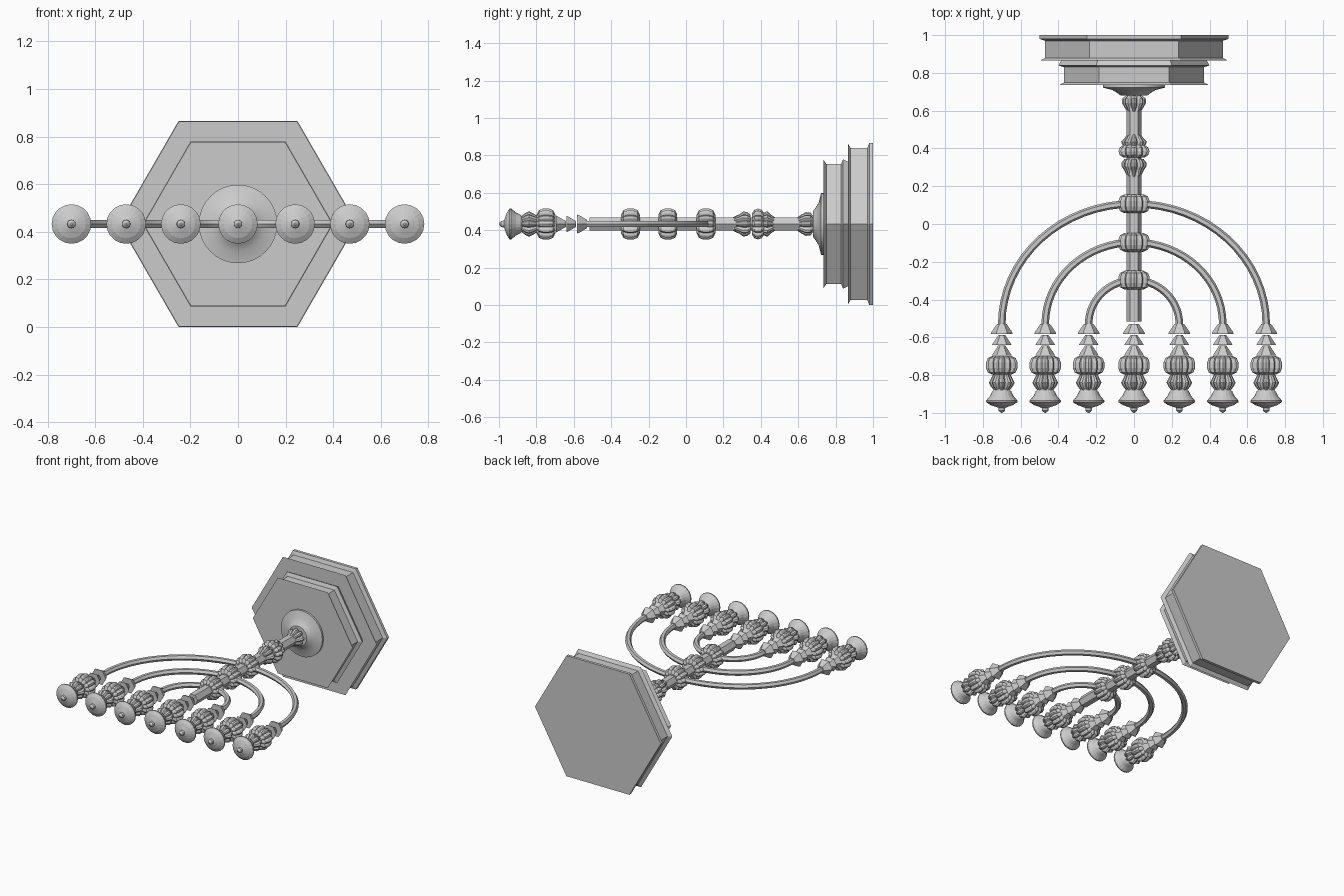
import bpy, bmesh, math

if "Cube" in bpy.data.objects:
    bpy.data.objects.remove(bpy.data.objects["Cube"])

Z = 0.433  # height of the lamp axis, which lies along y


def finish(name, bm, smooth=None):
    bmesh.ops.recalc_face_normals(bm, faces=bm.faces)
    mesh = bpy.data.meshes.new(name)
    bm.to_mesh(mesh)
    bm.free()
    ob = bpy.data.objects.new(name, mesh)
    bpy.context.collection.objects.link(ob)
    if smooth:
        bpy.ops.object.select_all(action='DESELECT')
        ob.select_set(True)
        bpy.context.view_layer.objects.active = ob
        bpy.ops.object.shade_smooth_by_angle(angle=math.radians(smooth))
    return ob


def skin(bm, rings):
    """Bridge rings of vertices and cap both ends."""
    n = len(rings[0])
    for a, b in zip(rings, rings[1:]):
        for i in range(n):
            j = (i + 1) % n
            bm.faces.new((a[i], a[j], b[j], b[i]))
    bm.faces.new(rings[0])
    bm.faces.new(rings[-1])


def lathe(name, profile, sides, y=0, flutes=0, depth=0, smooth=None):
    """Turn (y, radius) points around the y axis, optionally lobed."""
    bm = bmesh.new()
    rings = []
    for py, r in profile:
        ring = []
        for i in range(sides):
            a = math.tau * i / sides
            k = 1 - depth * (1 - abs(math.cos(a * flutes / 2))) if flutes else 1
            ring.append(bm.verts.new((r * k * math.cos(a), py, r * k * math.sin(a))))
        rings.append(ring)
    skin(bm, rings)
    ob = finish(name, bm, smooth)
    ob.location = (0, y, Z)
    return ob


def arm(name, rx, top, end=-0.53, r=0.02, steps=32):
    """Half-ellipse branch with a hexagonal section."""
    bm = bmesh.new()
    ry = top - end
    rings = []
    for s in range(steps + 1):
        t = math.pi * s / steps
        cx, cy = rx * math.cos(t), end + ry * math.sin(t)
        nx, ny = ry * math.cos(t), rx * math.sin(t)
        l = math.hypot(nx, ny)
        ring = []
        for i in range(6):
            a = math.tau * i / 6
            d = r * math.cos(a)
            ring.append(bm.verts.new((cx + nx / l * d, cy + ny / l * d, r * math.sin(a))))
        rings.append(ring)
    skin(bm, rings)
    finish(name, bm, 30).location.z = Z


# stepped hexagonal base and round collar
lathe("base_lower_tier", [(1.0, .5), (.98, .5), (.97, .47), (.88, .47), (.865, .497)], 6)
lathe("base_upper_tier", [(.866, .385), (.84, .4), (.83, .37), (.75, .37), (.735, .397)], 6)
lathe("base_collar", [(.736, .165), (.722, .165), (.71, .115), (.695, .09), (.68, .07)], 32, smooth=25)

# hexagonal stem
lathe("stem", [(.70, .04), (-.515, .04)], 6)

# branches with a ribbed knop at each crossing
bulb = [(-.05, .05), (-.038, .074), (-.015, .083), (.015, .083), (.038, .074), (.05, .05)]
for label, rx, top in (("outer", .70, .107), ("middle", .47, -.097), ("inner", .24, -.297)):
    arm(label + "_branch", rx, top)
    lathe(label + "_branch_knop", bulb, 48, top, 12, .2)

# blossom ornaments on the lower stem
lathe("foot_blossom", [(.68, .042), (.665, .062), (.64, .063), (.62, .052), (.595, .036)], 32, 0, 8, .3)
lathe("stem_blossom_upper", [(.475, .036), (.455, .05), (.435, .068), (.415, .06)], 32, 0, 8, .3)
lathe("stem_blossom_bulb", [(.418, .055), (.405, .076), (.385, .082), (.365, .076), (.352, .055)], 48, 0, 12, .2)
lathe("stem_blossom_lower", [(.345, .05), (.325, .065), (.305, .066), (.285, .052), (.25, .036)], 32, 0, 8, .3)

# one lamp head: three cups, ribbed bulb, calyx, dish with wick tip
head = [
    lathe("cup_first", [(-.53, .026), (-.572, .055), (-.582, .058)], 6),
    lathe("cup_second", [(-.588, .018), (-.63, .046), (-.64, .052)], 6),
    lathe("cup_third", [(-.642, .018), (-.685, .046), (-.695, .052)], 6),
    lathe("head_bulb", [(p - .748, r) for p, r in bulb], 48, 0, 12, .2),
    lathe("head_calyx", [(-.795, .045), (-.82, .058), (-.84, .068), (-.86, .058), (-.885, .038)], 32, 0, 8, .28),
    lathe("lamp_dish", [(-.872, .035), (-.885, .05), (-.91, .062), (-.935, .083), (-.943, .083),
                        (-.958, .06), (-.969, .03), (-.973, .018), (-.988, .017), (-1.0, .004)], 20),
]

# repeat the head at every branch end
for n, x in enumerate((-.70, -.47, -.24, .24, .47, .70)):
    for part in head:
        ob = part.copy()
        ob.name = f"{part.name}_{n + 1}"
        ob.location.x = x
        bpy.context.collection.objects.link(ob)
